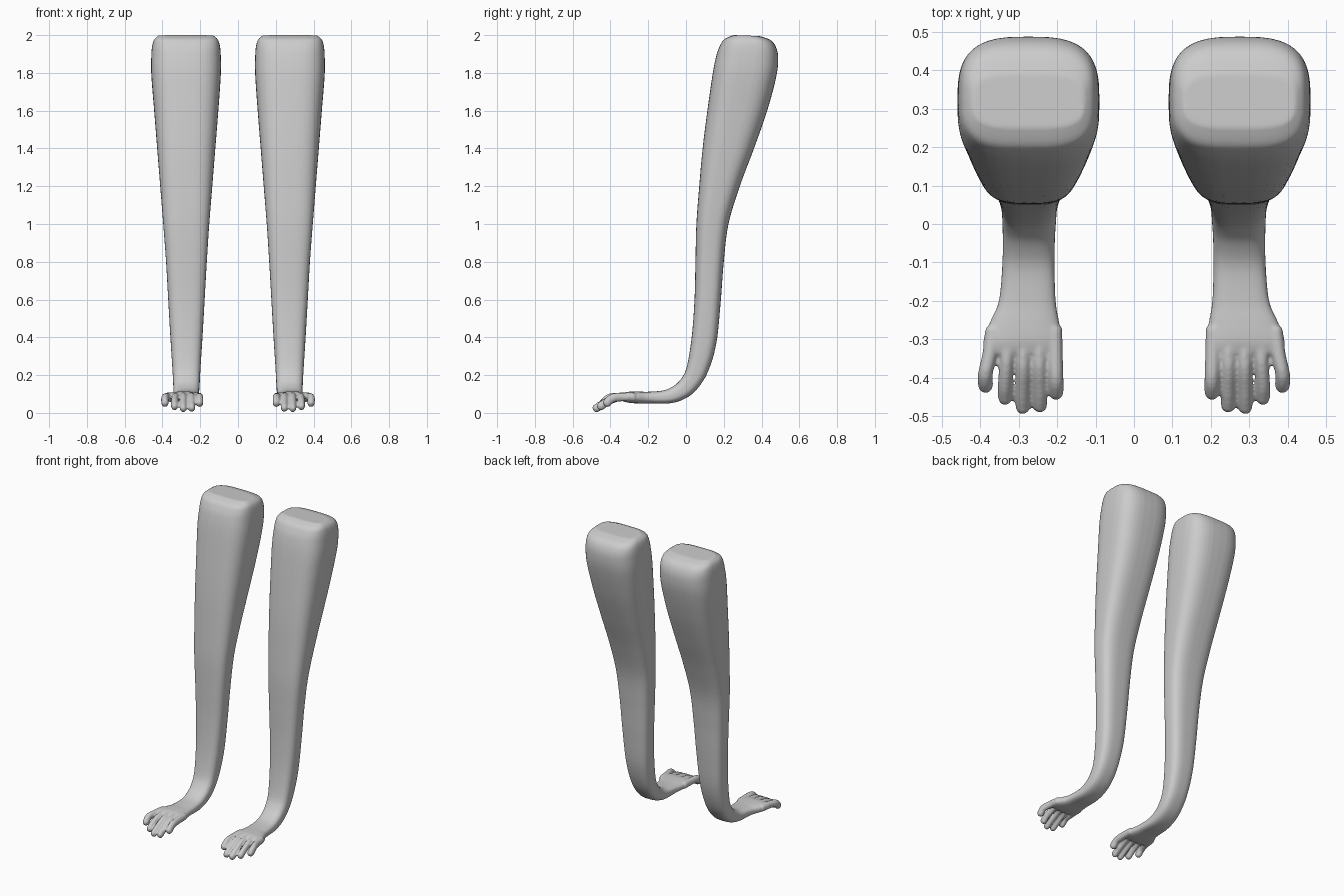
import bpy, bmesh
from math import cos, sin, pi, copysign
from mathutils import Vector

if "Cube" in bpy.data.objects:
    bpy.data.objects.remove(bpy.data.objects["Cube"])


def spline(rows, n):
    """Catmull-Rom interpolation through rows of equal length."""
    pts = [Vector(r) for r in rows]
    out = []
    for i in range(len(pts) - 1):
        a, b, c, d = pts[max(i - 1, 0)], pts[i], pts[i + 1], pts[min(i + 2, len(pts) - 1)]
        for k in range(n):
            t = k / n
            out.append(0.5 * (2 * b + (c - a) * t + (2 * a - 5 * b + 4 * c - d) * t * t
                              + (3 * b - a - 3 * c + d) * t ** 3))
    return out + [pts[-1]]


def loft(bm, rings, sides=32):
    """Rings: front y,z / back y,z / centre x / half width / squareness."""
    loops = []
    for fy, fz, by, bz, x, hw, e in rings:
        loop = []
        for i in range(sides):
            a = 2 * pi * i / sides
            u = copysign(abs(cos(a)) ** (2 / e), cos(a))
            v = copysign(abs(sin(a)) ** (2 / e), sin(a))
            loop.append(bm.verts.new((x + hw * u,
                                      (fy + by) / 2 + v * (by - fy) / 2,
                                      (fz + bz) / 2 + v * (bz - fz) / 2)))
        loops.append(loop)
    for p, q in zip(loops, loops[1:]):
        for i in range(sides):
            j = (i + 1) % sides
            bm.faces.new((p[i], p[j], q[j], q[i]))
    bm.faces.new(loops[0])
    bm.faces.new(loops[-1])


def toe(bm, x0, x1, tip, z_tip, r):
    """Curled round-ended toe from inside the foot to its tip."""
    y0 = -0.27
    yt = tip + r * 0.75
    path = spline([(x0, y0, 0.084),
                   (x0 * 0.6 + x1 * 0.4, y0 + (yt - y0) * 0.45, 0.084),
                   (x1, y0 + (yt - y0) * 0.8, z_tip + 0.026),
                   (x1, yt, z_tip)], 6)
    end = (path[-1] - path[-2]).normalized()
    ring_data = [(p, 1.0) for p in path]
    ring_data += [(path[-1] + end * r * sin(a), cos(a)) for a in (0.4, 0.8, 1.15, 1.45)]
    rings = []
    for i, (p, s) in enumerate(ring_data):
        t = (ring_data[min(i + 1, len(ring_data) - 1)][0] - ring_data[max(i - 1, 0)][0]).normalized()
        n = Vector((0, t.z, -t.y)).normalized() * r * s * 1.2
        rings.append((p.y + n.y, p.z + n.z, p.y - n.y, p.z - n.z, p.x, r * s, 2))
    loft(bm, rings, 20)


bm = bmesh.new()

# leg and foot, from the top down to the toe roots
loft(bm, spline([
    (0.25, 2.00, 0.39, 1.995, 0.275, 0.145, 3.5),
    (0.205, 1.98, 0.445, 1.975, 0.275, 0.168, 3.4),
    (0.183, 1.95, 0.475, 1.94, 0.275, 0.179, 3.2),
    (0.163, 1.90, 0.488, 1.88, 0.275, 0.184, 3),
    (0.142, 1.80, 0.478, 1.78, 0.275, 0.184, 3),
    (0.113, 1.60, 0.43, 1.60, 0.274, 0.170, 3),
    (0.088, 1.40, 0.36, 1.40, 0.274, 0.154, 3),
    (0.070, 1.20, 0.285, 1.20, 0.274, 0.138, 3),
    (0.055, 1.00, 0.225, 1.00, 0.274, 0.122, 3),
    (0.050, 0.80, 0.20, 0.80, 0.273, 0.108, 3),
    (0.045, 0.60, 0.183, 0.58, 0.273, 0.096, 3),
    (0.030, 0.40, 0.160, 0.365, 0.273, 0.084, 3),
    (0.003, 0.24, 0.115, 0.215, 0.273, 0.074, 3),
    (-0.030, 0.175, 0.055, 0.122, 0.273, 0.070, 3),
    (-0.070, 0.140, -0.01, 0.073, 0.274, 0.068, 3),
    (-0.120, 0.119, -0.09, 0.050, 0.275, 0.068, 3),
    (-0.200, 0.112, -0.20, 0.050, 0.278, 0.074, 2.8),
    (-0.255, 0.113, -0.255, 0.050, 0.285, 0.090, 2.6),
    (-0.305, 0.112, -0.305, 0.054, 0.290, 0.103, 2.5),
    (-0.338, 0.103, -0.338, 0.063, 0.291, 0.098, 2.5)], 6), 40)

# five toes, inner to outer
for spec in ((0.206, 0.203, -0.452, 0.052, 0.0195),
             (0.247, 0.245, -0.486, 0.026, 0.0185),
             (0.288, 0.290, -0.490, 0.024, 0.0185),
             (0.329, 0.336, -0.466, 0.034, 0.0185),
             (0.368, 0.387, -0.434, 0.052, 0.0195)):
    toe(bm, *spec)

bmesh.ops.recalc_face_normals(bm, faces=bm.faces)
mesh = bpy.data.meshes.new("legs")
bm.to_mesh(mesh)
bm.free()
legs = bpy.data.objects.new("legs", mesh)
bpy.context.collection.objects.link(legs)

# fuse toes into the foot, soften the joints, mirror to the other side
rm = legs.modifiers.new("fuse", 'REMESH')
rm.mode = 'VOXEL'
rm.voxel_size = 0.006
rm.use_smooth_shade = True
sm = legs.modifiers.new("soften", 'SMOOTH')
sm.factor = 0.5
sm.iterations = 4
legs.modifiers.new("mirror", 'MIRROR').use_axis[0] = True
